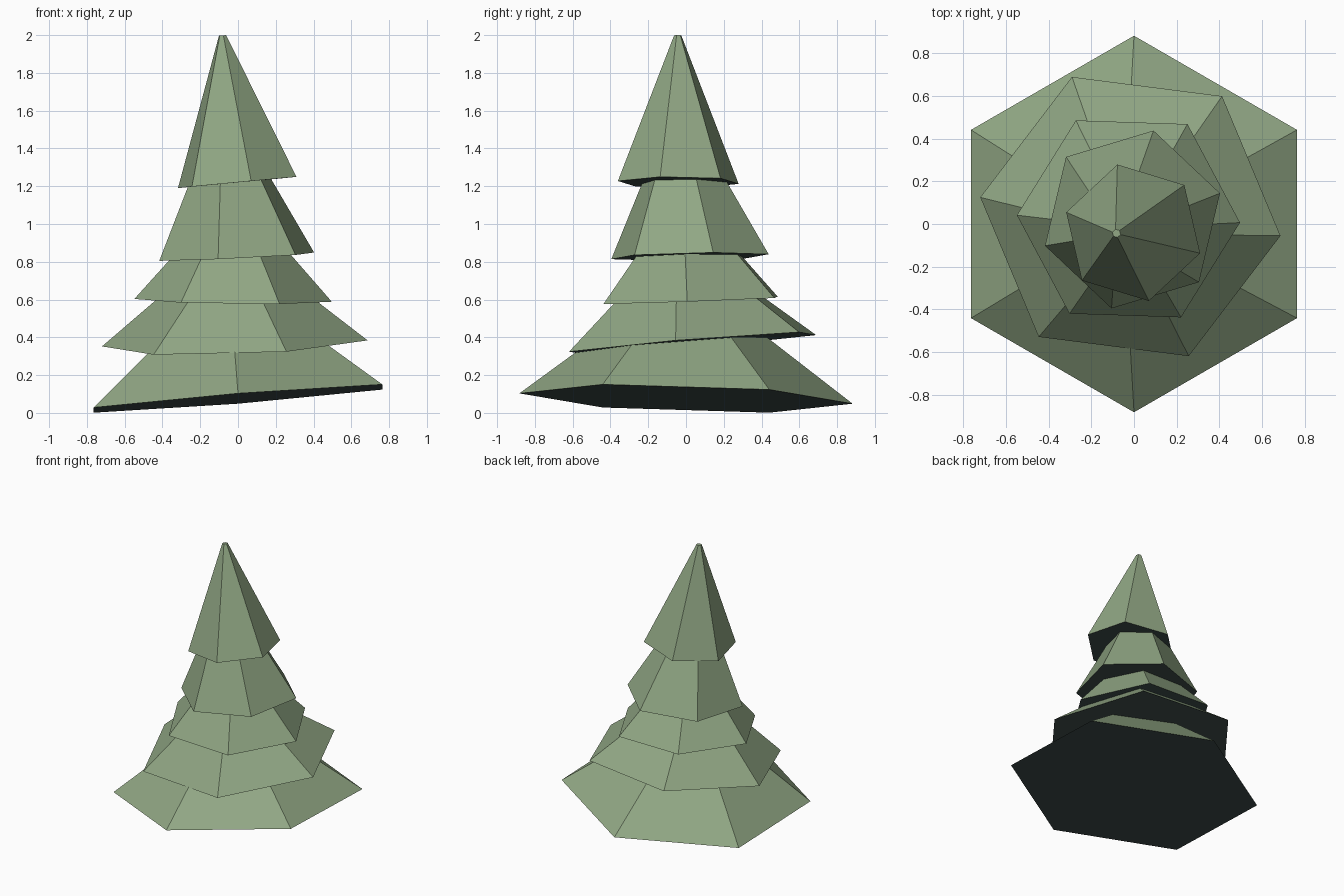
import bpy, bmesh, math
from mathutils import Vector

if "Cube" in bpy.data.objects:
    bpy.data.objects.remove(bpy.data.objects["Cube"])


def material(name, rgb):
    m = bpy.data.materials.new(name)
    m.diffuse_color = (*rgb, 1)
    m.use_nodes = True
    m.node_tree.nodes["Principled BSDF"].inputs["Base Color"].default_value = m.diffuse_color
    return m


green = material("needle_green", (0.28, 0.383, 0.23))
dark = material("underside_dark_teal", (0.051, 0.076, 0.072))


def tier(name, centre, radius, turn, tilt, apex, top_scale=0.4):
    """Six-sided tapered skirt: tilted rim shrinking toward an apex, dark underside."""
    apex = Vector(apex)
    rim = []
    for i in range(6):
        a = math.radians(turn + 60 * i)
        dx, dy = radius * math.cos(a), radius * math.sin(a)
        x, y = centre[0] + dx, centre[1] + dy
        rim.append(Vector((x, y, centre[2] + tilt[0] * dx + tilt[1] * dy)))
    bm = bmesh.new()
    low = [bm.verts.new(p) for p in rim]
    high = [bm.verts.new(apex.lerp(p, top_scale)) for p in rim]
    for i in range(6):
        j = (i + 1) % 6
        bm.faces.new((low[i], low[j], high[j], high[i]))
    bm.faces.new(high)
    bm.faces.new(low[::-1]).material_index = 1
    mesh = bpy.data.meshes.new(name)
    bm.to_mesh(mesh)
    bm.free()
    mesh.materials.append(green)
    mesh.materials.append(dark)
    bpy.context.collection.objects.link(bpy.data.objects.new(name, mesh))


# Foliage tiers, bottom to top: centre, rim radius, turn, rim slope, apex
tier("bottom_tier", (0, 0, 0.076), 0.882, 90, (0.08, -0.031), (-0.05, -0.01, 0.74))
tier("lower_tier", (-0.017, 0.035, 0.368), 0.709, 52.7, (0.033, 0.081), (-0.035, -0.045, 0.94))
tier("middle_tier", (-0.026, 0.024, 0.596), 0.523, -1.9, (-0.013, 0.036), (-0.024, -0.02, 1.185))
tier("upper_tier", (-0.007, 0.021, 0.827), 0.428, 16.7, (0.048, 0.02), (-0.08, -0.046, 1.675))
tier("top_tier", (-0.004, -0.041, 1.22), 0.328, -17, (0.094, -0.002), (-0.087, -0.044, 2.048), 0.06)
